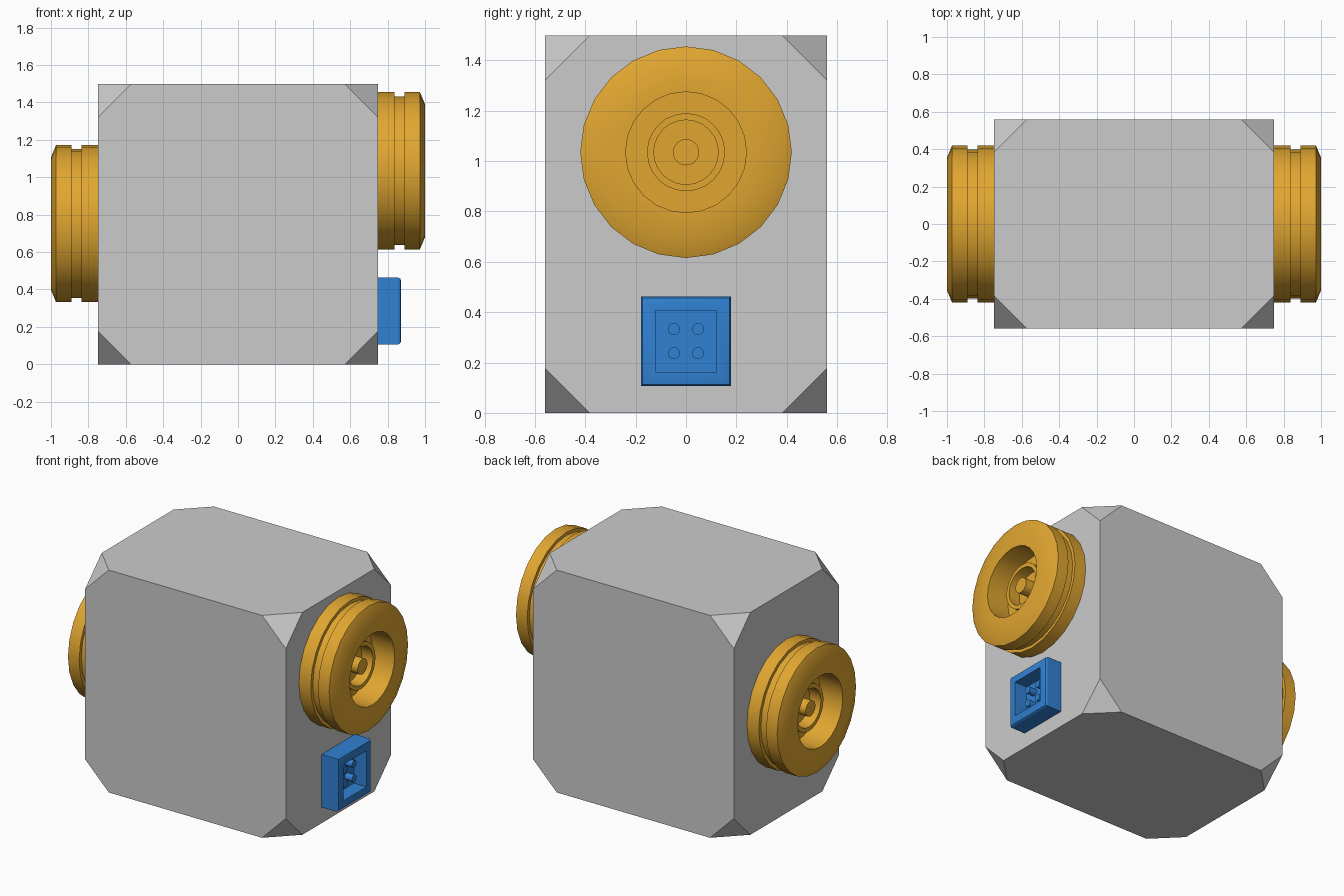
import bpy, bmesh
from math import sin, cos, pi, radians
from mathutils import Matrix, Vector

if "Cube" in bpy.data.objects:
    bpy.data.objects.remove(bpy.data.objects["Cube"])

HX, HY, H, CUT = 0.748, 0.56, 1.498, 0.177


def material(name, rgb):
    m = bpy.data.materials.new(name)
    m.diffuse_color = (*rgb, 1)
    m.use_nodes = True
    m.node_tree.nodes["Principled BSDF"].inputs["Base Color"].default_value = m.diffuse_color
    return m


def finish(bm, name, mat=None, smooth=True):
    bmesh.ops.recalc_face_normals(bm, faces=bm.faces)
    mesh = bpy.data.meshes.new(name)
    bm.to_mesh(mesh)
    bm.free()
    ob = bpy.data.objects.new(name, mesh)
    bpy.context.collection.objects.link(ob)
    if mat:
        mesh.materials.append(mat)
    if smooth:
        bpy.ops.object.select_all(action='DESELECT')
        ob.select_set(True)
        bpy.context.view_layer.objects.active = ob
        bpy.ops.object.shade_smooth_by_angle(angle=radians(30))
    return ob


def lathe(name, profile, side, y, z, mat, sides=24):
    """Revolve (distance out from body, radius) points around the x axis."""
    bm = bmesh.new()
    rings = []
    for d, r in profile:
        x = side * (HX + d)
        if r == 0:
            rings.append([bm.verts.new((x, y, z))] * sides)
        else:
            rings.append([bm.verts.new((x, y + r * sin(2 * pi * i / sides),
                                        z + r * cos(2 * pi * i / sides)))
                          for i in range(sides)])
    for a, b in zip(rings, rings[1:]):
        for i in range(sides):
            j = (i + 1) % sides
            bm.faces.new(dict.fromkeys((a[i], a[j], b[j], b[i])))
    return finish(bm, name, mat)


orange = material("orange", (0.75, 0.38, 0.03))
blue = material("blue", (0.03, 0.22, 0.65))

# Body: box with all eight corners cut off
bm = bmesh.new()
for sx in (-1, 1):
    for sy in (-1, 1):
        for sz in (-1, 1):
            for axis in range(3):
                p = Vector((sx * HX, sy * HY, H / 2 + sz * H / 2))
                p[axis] -= (sx, sy, sz)[axis] * CUT
                bm.verts.new(p)
bmesh.ops.convex_hull(bm, input=bm.verts)
bmesh.ops.dissolve_limit(bm, angle_limit=radians(1), verts=bm.verts, edges=bm.edges)
finish(bm, "body", smooth=False)

# Round couplings: grooved outer ring with recess, inner collar and centre pin
outer = [(0, 0), (0, 0.42), (0.088, 0.42), (0.088, 0.398), (0.142, 0.398),
         (0.142, 0.42), (0.225, 0.42), (0.252, 0.355), (0.252, 0.24),
         (0.085, 0.24), (0.085, 0)]
collar = [(0.08, 0.155), (0.168, 0.155), (0.168, 0.128), (0.08, 0.128), (0.08, 0.155)]
pin = [(0.08, 0), (0.08, 0.052), (0.18, 0.052), (0.18, 0)]
for label, side, z in (("right", 1, 1.035), ("left", -1, 0.752)):
    lathe(label + "_coupling_ring", outer, side, 0, z, orange)
    lathe(label + "_coupling_collar", collar, side, 0, z, orange)
    lathe(label + "_coupling_pin", pin, side, 0, z, orange)

# Square socket: stacked square loops give shell, soft front edge and recess
SZ = 0.285
bm = bmesh.new()
loops = []
for d, h in ((0, 0.178), (0.11, 0.178), (0.12, 0.172), (0.124, 0.16),
             (0.124, 0.122), (0.03, 0.122)):
    loops.append([bm.verts.new((HX + d, a * h, SZ + b * h))
                  for a, b in ((-1, -1), (1, -1), (1, 1), (-1, 1))])
for a, b in zip(loops, loops[1:]):
    for i in range(4):
        bm.faces.new((a[i], a[(i + 1) % 4], b[(i + 1) % 4], b[i]))
bm.faces.new(loops[0])
bm.faces.new(loops[-1])
finish(bm, "socket_shell", blue)

# Four contact pins in the socket
contact = [(0.025, 0), (0.025, 0.024), (0.085, 0.024), (0.085, 0)]
for n, (a, b) in enumerate(((-1, -1), (1, -1), (1, 1), (-1, 1)), 1):
    lathe(f"socket_pin_{n}", contact, 1, a * 0.048, SZ + b * 0.048, blue, 16)
